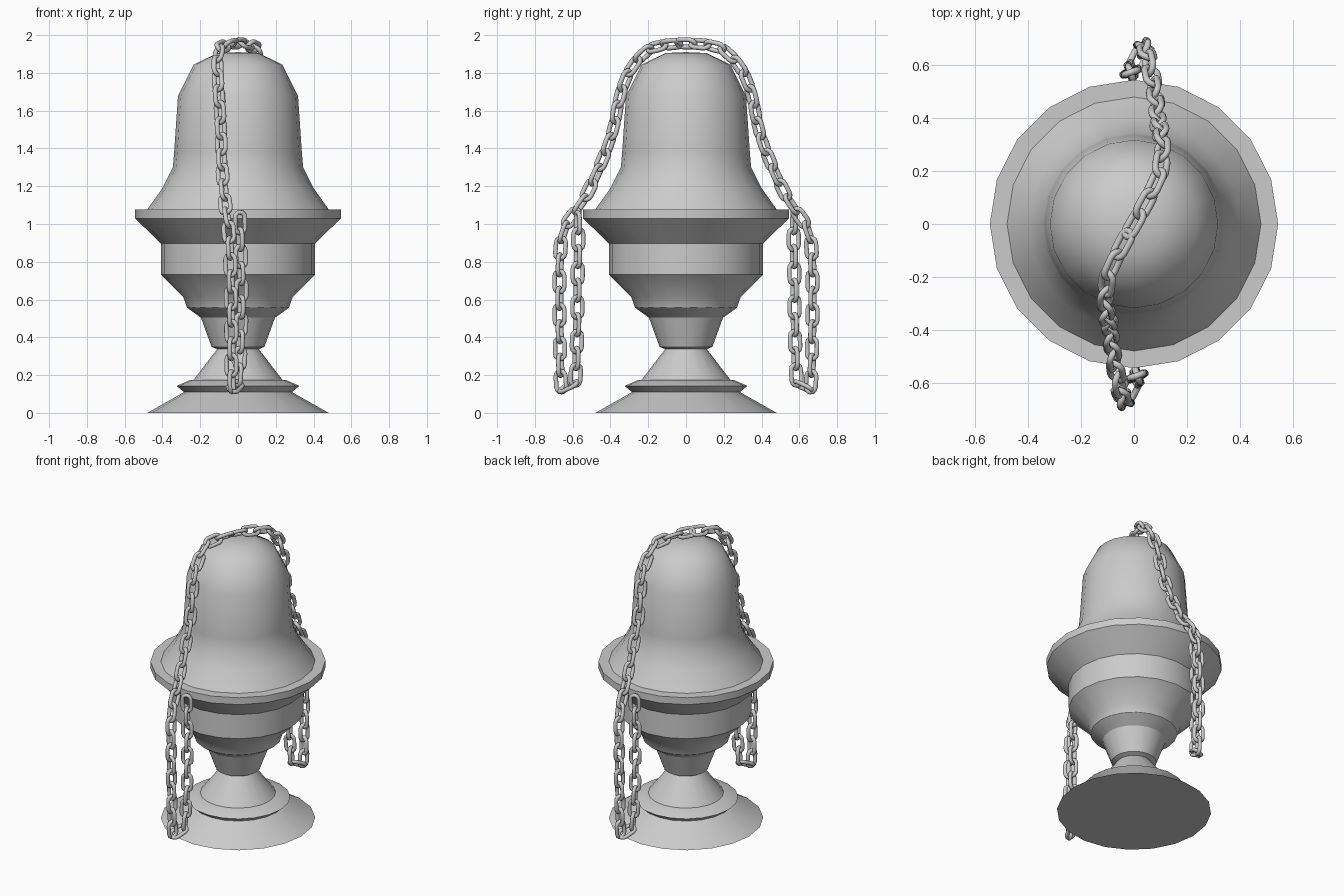
import bpy, bmesh
from math import sin, cos, pi, radians
from mathutils import Vector, Matrix

if "Cube" in bpy.data.objects:
    bpy.data.objects.remove(bpy.data.objects["Cube"])

SIDES = 20
PITCH = 0.086      # distance between link centres
WIRE = 0.0125      # wire radius


def make_object(name, bm, angle):
    bmesh.ops.recalc_face_normals(bm, faces=bm.faces)
    mesh = bpy.data.meshes.new(name)
    bm.to_mesh(mesh)
    bm.free()
    ob = bpy.data.objects.new(name, mesh)
    bpy.context.collection.objects.link(ob)
    bpy.ops.object.select_all(action='DESELECT')
    ob.select_set(True)
    bpy.context.view_layer.objects.active = ob
    bpy.ops.object.shade_smooth_by_angle(angle=radians(angle))
    return ob


def lathe(name, profile, angle=30):
    """Revolve (radius, z) points around z; radius 0 becomes a pole."""
    bm = bmesh.new()
    rings = []
    for r, z in profile:
        n = SIDES if r > 0 else 1
        rings.append([bm.verts.new((r * cos(2 * pi * i / SIDES),
                                    r * sin(2 * pi * i / SIDES), z)) for i in range(n)])
    for a, b in zip(rings, rings[1:]):
        for i in range(SIDES):
            j = (i + 1) % SIDES
            quad = [a[i % len(a)], a[j % len(a)], b[j % len(b)], b[i % len(b)]]
            bm.faces.new(list(dict.fromkeys(quad)))
    # consistent outward winding for open shells comes from profile order
    return make_object(name, bm, angle)


# Flared foot with its ring
lathe("pedestal", [(0, 0), (0.48, 0), (0.286, 0.11), (0.325, 0.143), (0.255, 0.173),
                   (0.235, 0.175), (0.11, 0.338), (0.14, 0.35)])
# Stepped bowl up to the rim
lathe("bowl", [(0.14, 0.35), (0.196, 0.504), (0.27, 0.557), (0.29, 0.615),
               (0.408, 0.732), (0.408, 0.897), (0.545, 1.03), (0.545, 1.077), (0.48, 1.077)])
# Bell-shaped upper body
lathe("bell", [(0.48, 1.077), (0.40, 1.19), (0.345, 1.30), (0.338, 1.38), (0.318, 1.676),
               (0.235, 1.843), (0.11, 1.905), (0, 1.91)], 40)


def add_link(bm, a, b, roll):
    """Oval link whose pull points lie at a and b."""
    t = (b - a).normalized()
    ref = Vector((1, 0, 0)) if abs(t.x) < 0.9 else Vector((0, 0, 1))
    u = (ref - t * ref.dot(t)).normalized()
    u = Matrix.Rotation(roll, 3, t) @ u
    n = t.cross(u)
    c = (a + b) / 2
    half_w, straight = 0.0275, 0.028
    rings = []
    for end in (1, -1):
        for k in range(7):
            ang = -pi / 2 + pi * k / 6
            out = (t * cos(ang) - u * sin(ang)) * end
            p = c + t * straight * end + out * half_w
            rings.append([bm.verts.new(p + out * WIRE * cos(2 * pi * m / 8)
                                       + n * WIRE * sin(2 * pi * m / 8)) for m in range(8)])
    for i in range(len(rings)):
        r0, r1 = rings[i], rings[(i + 1) % len(rings)]
        for m in range(8):
            q = (m + 1) % 8
            bm.faces.new((r0[m], r0[q], r1[q], r1[m]))


# Half of the chain path: over the bell, down behind the rim and back up in a loop
path = [Vector(p) for p in (
    (0, 0, 1.957), (0.055, 0.10, 1.95), (0.10, 0.20, 1.925), (0.108, 0.30, 1.81),
    (0.10, 0.352, 1.67), (0.09, 0.385, 1.50), (0.085, 0.45, 1.32), (0.07, 0.545, 1.12),
    (0.055, 0.62, 1.02), (0.045, 0.66, 0.92), (0.038, 0.67, 0.70), (0.035, 0.668, 0.40),
    (0.033, 0.66, 0.13), (0.02, 0.625, 0.06), (0.0, 0.59, 0.12), (-0.015, 0.577, 0.40),
    (-0.018, 0.574, 0.70), (-0.012, 0.57, 0.95), (-0.01, 0.575, 1.08))]


def smooth_path(pts, n=40):
    ext = [Matrix.Rotation(pi, 3, 'Z') @ pts[1]] + pts + [2 * pts[-1] - pts[-2]]
    out = []
    for p0, p1, p2, p3 in zip(ext, ext[1:], ext[2:], ext[3:]):
        for k in range(n):
            t = k / n
            out.append(0.5 * (2 * p1 + (p2 - p0) * t + (2 * p0 - 5 * p1 + 4 * p2 - p3) * t * t
                              + (3 * p1 - p0 - 3 * p2 + p3) * t ** 3))
    return out + [pts[-1]]


# Step evenly along the path to get the joints between links
joints = [path[0]]
for p in smooth_path(path):
    need = PITCH / 2 if len(joints) == 1 else PITCH
    if (p - joints[-1]).length >= need:
        joints.append(p)
joints = joints[1:]

# Draped chain half, then its twin turned half a circle
bm = bmesh.new()
for i, (a, b) in enumerate(zip(joints, joints[1:])):
    roll = radians(45 if i < 7 else max(20, 45 - (i - 7) * 4))
    add_link(bm, a, b, roll + (i % 2) * pi / 2)
chain = make_object("chain_back", bm, 60)
twin = bpy.data.objects.new("chain_front", chain.data)
twin.rotation_euler = (0, 0, pi)
bpy.context.collection.objects.link(twin)

# Link resting on the crown that joins both halves
bm = bmesh.new()
add_link(bm, Matrix.Rotation(pi, 3, 'Z') @ joints[0], joints[0], radians(135))
make_object("chain_top_link", bm, 60)
